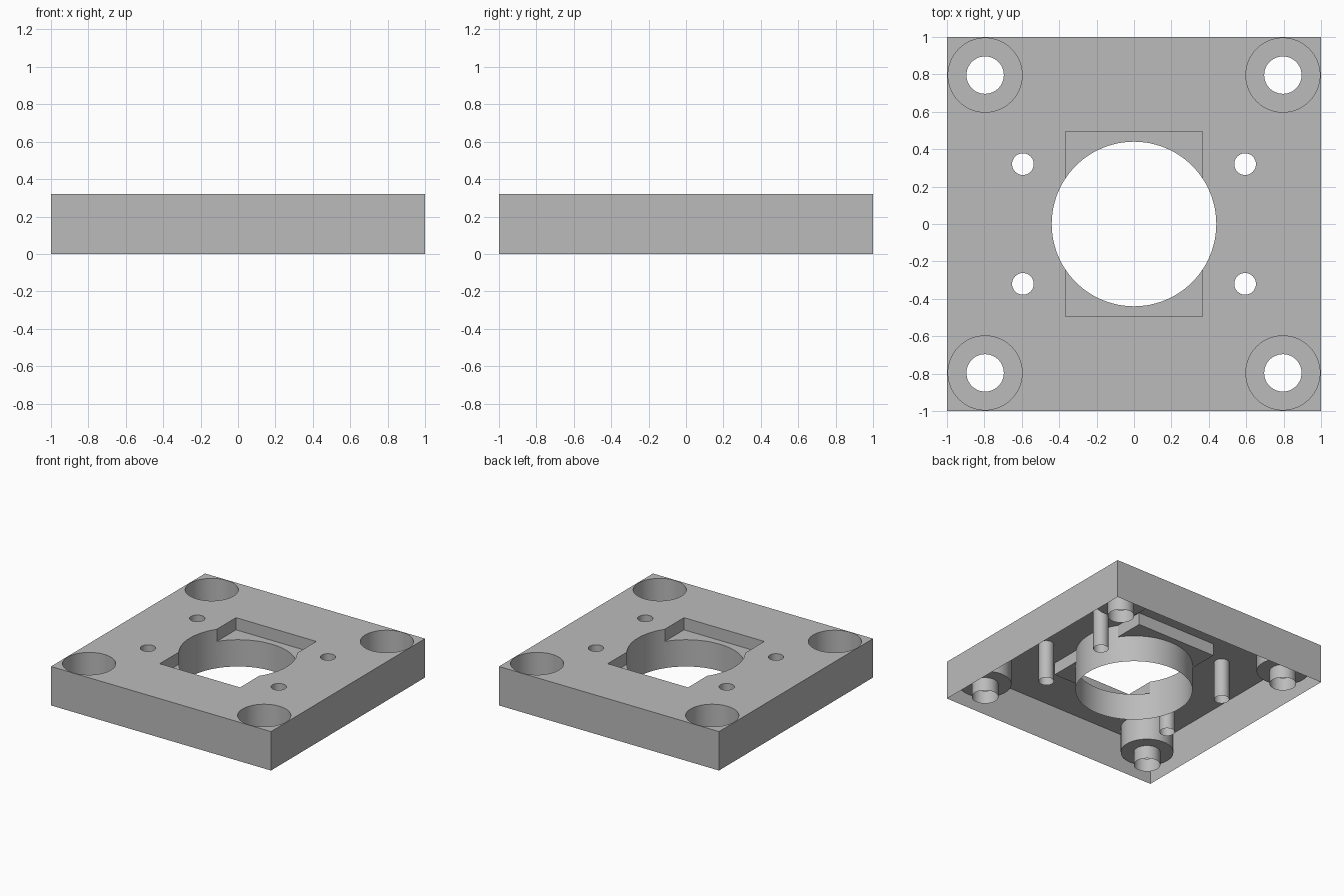
import bpy
import bmesh
import math

cube = bpy.data.objects.get("Cube")
if cube:
    bpy.data.objects.remove(cube, do_unlink=True)

HEIGHT = 0.32
LEDGE_Z = 0.11     # floor of the corner counterbores
POCKET_Z = 0.22    # floor of the rectangular pocket

grey = bpy.data.materials.new("plain grey")
grey.use_nodes = True
colour = (0.5, 0.5, 0.5, 1)
grey.diffuse_color = colour
grey.node_tree.nodes["Principled BSDF"].inputs["Base Color"].default_value = colour


def box(name, sx, sy, z0, z1):
    bpy.ops.mesh.primitive_cube_add(size=1, location=(0, 0, (z0 + z1) / 2))
    ob = bpy.context.object
    ob.name = name
    ob.scale = (sx, sy, z1 - z0)
    bpy.ops.object.transform_apply(location=True, rotation=False, scale=True)
    return ob


def drill(name, x, y, radius, z0, sides=64):
    z1 = HEIGHT + 0.1
    bpy.ops.mesh.primitive_cylinder_add(
        vertices=sides, radius=radius, depth=z1 - z0, location=(x, y, (z0 + z1) / 2))
    ob = bpy.context.object
    ob.name = name
    return ob


# Square mounting plate
plate = box("mounting_plate", 2, 2, 0, HEIGHT)
plate.data.materials.append(grey)

# Cutters: central bore, pocket, screw holes and counterbored corners
cutters = [drill("bore_cutter", 0, 0, 0.44, -0.1, 96),
           box("pocket_cutter", 0.73, 0.99, POCKET_Z, HEIGHT + 0.1)]
for sx in (-1, 1):
    for sy in (-1, 1):
        cutters += [
            drill("screw_hole_cutter", sx * 0.594, sy * 0.32, 0.058, -0.1, 32),
            drill("bolt_hole_cutter", sx * 0.796, sy * 0.796, 0.1, -0.1, 48),
            drill("counterbore_cutter", sx * 0.796, sy * 0.796, 0.198, LEDGE_Z)]

bpy.ops.object.select_all(action='DESELECT')
plate.select_set(True)
bpy.context.view_layer.objects.active = plate
for cutter in cutters:
    cutter.hide_render = True
    mod = plate.modifiers.new("cut", 'BOOLEAN')
    mod.operation = 'DIFFERENCE'
    mod.solver = 'EXACT'
    mod.object = cutter
    bpy.ops.object.modifier_apply(modifier=mod.name)
for cutter in cutters:
    bpy.data.objects.remove(cutter, do_unlink=True)

# Open underside: remove the base so the hole walls hang as thin tubes
bm = bmesh.new()
bm.from_mesh(plate.data)
base = [f for f in bm.faces if all(abs(v.co.z) < 0.001 for v in f.verts)]
bmesh.ops.delete(bm, geom=base, context='FACES')
for f in bm.faces:
    f.material_index = 0
bm.to_mesh(plate.data)
bm.free()

bpy.ops.object.shade_smooth_by_angle(angle=math.radians(30))
